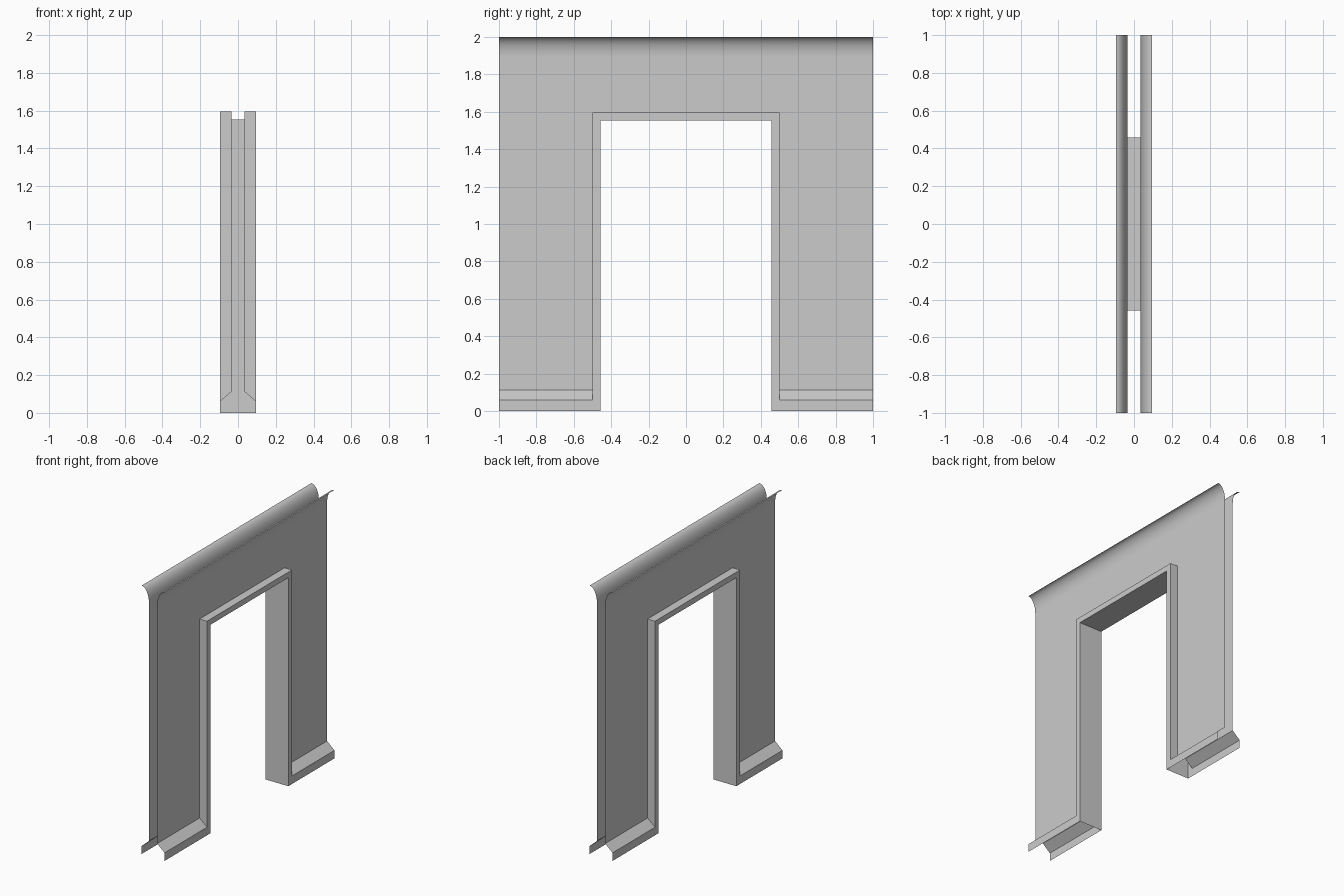
import bpy, bmesh, math

if "Cube" in bpy.data.objects:
    bpy.data.objects.remove(bpy.data.objects["Cube"])

OUT, WALL = 0.095, 0.034        # half thickness: trim face, wall sheet
DOOR, TRIM = 0.457, 0.5         # half width: clear opening, outside of frame
HEAD, TRIM_TOP = 1.553, 1.595   # heights of the same
BASE_Z, BASE_TOP = 0.06, 0.113  # skirting bevel start and end
COVE = 0.11                     # height of the flared top


def strip(bm, a, b):
    """Join two point rows with quads."""
    for i in range(len(a) - 1):
        bm.faces.new([bm.verts.new(p) for p in (a[i], a[i + 1], b[i + 1], b[i])])


def sweep(bm, profile, stations):
    """Run an (x, z) profile along y."""
    for (x0, z0), (x1, z1) in zip(profile, profile[1:]):
        strip(bm, [(x0, y, z0) for y in stations], [(x1, y, z1) for y in stations])


def finish(bm, name, mirror_y=False):
    bmesh.ops.remove_doubles(bm, verts=bm.verts, dist=1e-5)
    mesh = bpy.data.meshes.new(name)
    bm.to_mesh(mesh)
    bm.free()
    ob = bpy.data.objects.new(name, mesh)
    bpy.context.collection.objects.link(ob)
    m = ob.modifiers.new("Mirror", 'MIRROR')
    m.use_axis = (True, mirror_y, False)
    m.merge_threshold = 1e-4
    bpy.ops.object.select_all(action='DESELECT')
    ob.select_set(True)
    bpy.context.view_layer.objects.active = ob
    bpy.ops.object.modifier_apply(modifier=m.name)
    bpy.ops.object.shade_smooth_by_angle(angle=math.radians(30))


def arch(x, half, top, z0=0.0):
    return [(x, -half, z0), (x, -half, top), (x, half, top), (x, half, z0)]


# Wall sheets: posts either side of the opening, lintel above, flared cove on top
bm = bmesh.new()
for ys in ((-1, -TRIM), (TRIM, 1)):
    sweep(bm, [(WALL, BASE_TOP), (WALL, TRIM_TOP)], ys)
cove = [(WALL, TRIM_TOP)]
for i in range(13):
    t = math.pi / 2 * i / 12
    cove.append((WALL + (OUT - WALL) * (1 - math.cos(t)), 2 - COVE + COVE * math.sin(t)))
sweep(bm, cove, (-1, -TRIM, TRIM, 1))
finish(bm, "wall_panels")

# Door frame: jamb lining, front face, outer return cut to the skirting bevel
bm = bmesh.new()
strip(bm, arch(0, DOOR, HEAD), arch(OUT, DOOR, HEAD))
strip(bm, arch(OUT, DOOR, HEAD), arch(OUT, TRIM, TRIM_TOP))
strip(bm, arch(OUT, TRIM, TRIM_TOP, BASE_Z), arch(WALL, TRIM, TRIM_TOP, BASE_TOP))
finish(bm, "door_frame")

# Skirting boards
bm = bmesh.new()
sweep(bm, [(OUT, 0), (OUT, BASE_Z), (WALL, BASE_TOP)], (TRIM, 1))
finish(bm, "skirting_boards", mirror_y=True)
